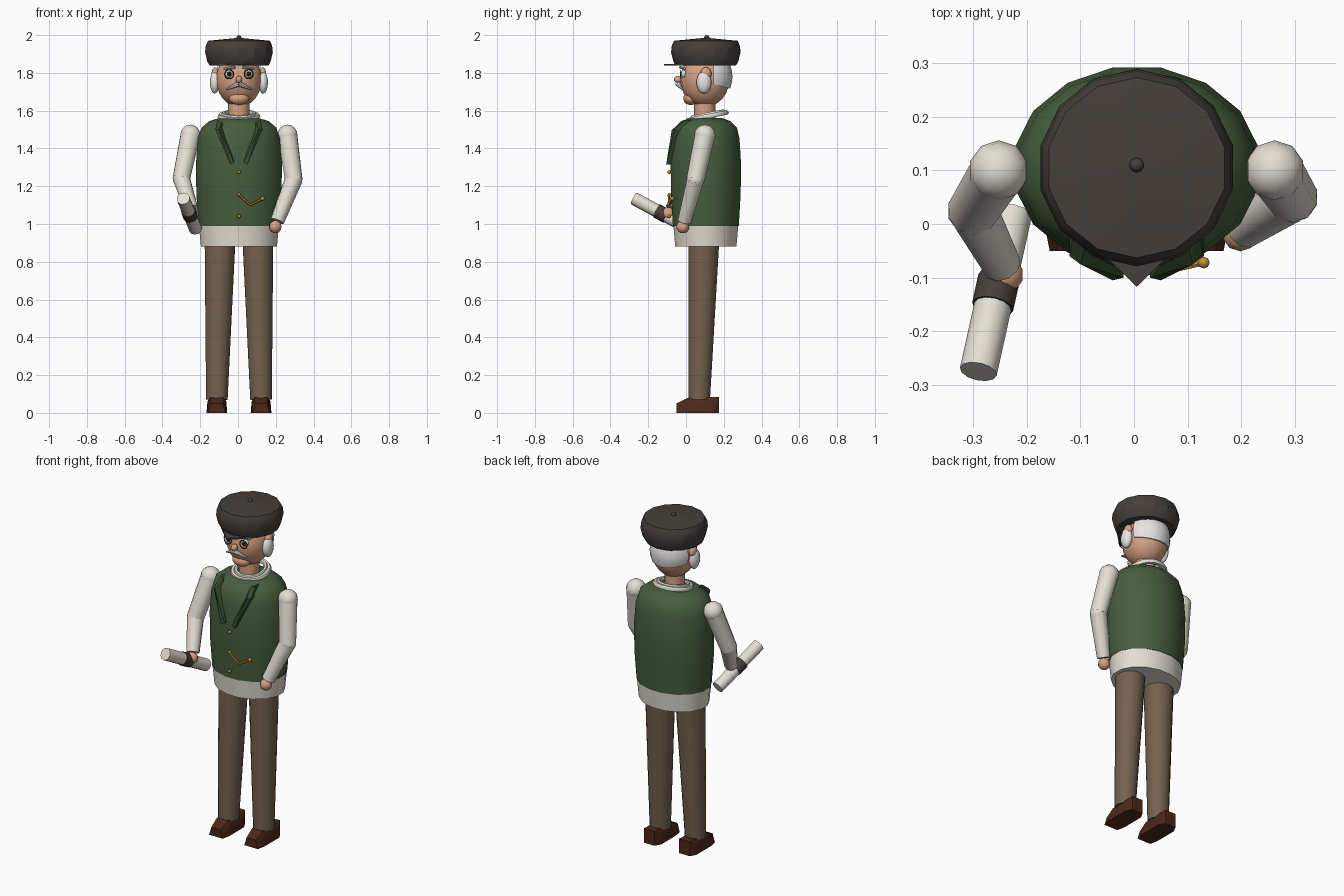
import bpy, bmesh, math
from mathutils import Vector, Matrix

if "Cube" in bpy.data.objects:
    bpy.data.objects.remove(bpy.data.objects["Cube"])


def material(name, rgb):
    m = bpy.data.materials.new(name)
    m.use_nodes = True
    col = [(c / 255) ** 2.2 for c in rgb] + [1]
    m.diffuse_color = col
    m.node_tree.nodes["Principled BSDF"].inputs["Base Color"].default_value = col
    return m


GREEN = material("waistcoat green", (72, 94, 64))
LAPEL = material("lapel green", (56, 76, 50))
WHITE = material("linen white", (228, 222, 210))
HAIR = material("hair white", (232, 230, 226))
SKIN = material("skin", (214, 160, 130))
BROWN = material("trouser brown", (116, 97, 80))
HAT = material("hat charcoal", (72, 65, 60))
SHOE = material("shoe leather", (78, 44, 32))
GOLD = material("gold", (196, 146, 52))
BLACK = material("eye black", (36, 34, 34))

CX, CY = 0.005, 0.105   # body axis


def finish(name, bm, mat, angle=40):
    bmesh.ops.recalc_face_normals(bm, faces=bm.faces)
    mesh = bpy.data.meshes.new(name)
    bm.to_mesh(mesh)
    bm.free()
    mesh.materials.append(mat)
    ob = bpy.data.objects.new(name, mesh)
    bpy.context.collection.objects.link(ob)
    if angle:
        bpy.ops.object.select_all(action='DESELECT')
        ob.select_set(True)
        bpy.context.view_layer.objects.active = ob
        bpy.ops.object.shade_smooth_by_angle(angle=math.radians(angle))
    return ob


def lathe(name, profile, mat, sides, angle=40):
    """Stack of elliptical rings (rx, ry, z) round the body axis, capped."""
    bm = bmesh.new()
    rings = []
    for rx, ry, z in profile:
        ring = []
        for i in range(sides):
            a = 2 * math.pi * (i + 0.5) / sides
            ring.append(bm.verts.new((CX + rx * math.cos(a), CY + ry * math.sin(a), z)))
        rings.append(ring)
    for lo, hi in zip(rings, rings[1:]):
        for i in range(sides):
            j = (i + 1) % sides
            bm.faces.new((lo[i], lo[j], hi[j], hi[i]))
    bm.faces.new(rings[0])
    bm.faces.new(rings[-1])
    return finish(name, bm, mat, angle)


def tube(name, a, b, r1, r2, mat, sides=12):
    a, b = Vector(a), Vector(b)
    d = b - a
    bm = bmesh.new()
    m = Matrix.Translation((a + b) / 2) @ d.to_track_quat('Z', 'Y').to_matrix().to_4x4()
    bmesh.ops.create_cone(bm, cap_ends=True, segments=sides, radius1=r1, radius2=r2,
                          depth=d.length, matrix=m)
    return finish(name, bm, mat)


def ball_mesh(loc, size, u=14, v=9):
    bm = bmesh.new()
    m = Matrix.Translation(loc) @ Matrix.Diagonal((*size, 1))
    bmesh.ops.create_uvsphere(bm, u_segments=u, v_segments=v, radius=1, matrix=m)
    return bm


def ball(name, loc, size, mat, u=14, v=9):
    if not isinstance(size, tuple):
        size = (size,) * 3
    return finish(name, ball_mesh(loc, size, u, v), mat, 60)


def hull(name, points, mat):
    bm = bmesh.new()
    for p in points:
        bm.verts.new(p)
    bmesh.ops.convex_hull(bm, input=bm.verts)
    bmesh.ops.dissolve_limit(bm, angle_limit=0.02, verts=bm.verts, edges=bm.edges)
    return finish(name, bm, mat, 0)


def ring(name, loc, rot, big, small, mat):
    bpy.ops.mesh.primitive_torus_add(location=loc, rotation=rot, major_radius=big,
                                     minor_radius=small, major_segments=20, minor_segments=6)
    ob = bpy.context.object
    ob.name = name
    ob.data.materials.append(mat)
    bpy.ops.object.shade_smooth_by_angle(angle=math.radians(60))


# Torso
lathe("shirt_hem", [(.205, .165, .88), (.216, .175, .99)], WHITE, 16)
lathe("waistcoat", [(.217, .178, .99), (.23, .188, 1.16), (.232, .19, 1.32), (.222, .182, 1.45),
                    (.202, .168, 1.51), (.16, .132, 1.545), (.11, .09, 1.56)], GREEN, 16, 50)
ring("collar_outer", (CX, .115, 1.57), (.2, 0, 0), .1, .014, WHITE)
ring("collar_inner", (CX, .115, 1.58), (.2, 0, 0), .082, .012, WHITE)

# Head
tube("neck", (CX, .1, 1.54), (CX, .1, 1.68), .057, .057, SKIN)
ball("head", (CX, .1, 1.765), (.122, .13, .145), SKIN, 18, 12)
ball("chin", (CX, .025, 1.665), (.055, .04, .035), SKIN)
ball("nose", (CX, -.042, 1.765), (.018, .022, .02), SKIN, 10, 7)
hair = ball_mesh((CX, .108, 1.78), (.129, .138, .15), 20, 14)
for co, no in (((0, .145, 0), (0, 1, 0)), ((0, .2, 1.725), (0, .25, 1))):
    bmesh.ops.bisect_plane(hair, geom=hair.verts[:] + hair.edges[:] + hair.faces[:],
                           plane_co=co, plane_no=no, clear_inner=True)
    bmesh.ops.holes_fill(hair, edges=[e for e in hair.edges if e.is_boundary], sides=0)
finish("back_hair", hair, HAIR)

# Hat
lathe("cap", [(.16, .16, 1.84), (.172, .172, 1.86), (.184, .184, 1.91), (.18, .18, 1.945),
              (.168, .168, 1.97), (.01, .01, 1.985)], HAT, 14, 25)
ball("cap_button", (CX, .11, 1.986), .014, HAT, 10, 7)
hull("cap_visor", [(CX + x, y, z) for z in (1.838, 1.848)
                   for x, y in ((-.12, .0), (.12, .0), (-.045, -.07), (.045, -.07), (0, -.117))], HAT)

# Paired parts
for side, s in (("left", 1), ("right", -1)):
    def at(x, y, z):
        return (CX + s * x, y, z)

    ball(side + "_sideburn", at(.128, .095, 1.75), (.027, .04, .06), HAIR, 10, 8)
    ball(side + "_ear", at(.126, .105, 1.795), (.02, .03, .035), SKIN, 10, 7)
    ball(side + "_eye", at(.052, -.012, 1.795), (.021, .015, .021), HAIR, 10, 7)
    ball(side + "_pupil", at(.052, -.024, 1.795), (.012, .008, .013), BLACK, 8, 6)
    ring(side + "_eyeglass", at(.052, -.03, 1.793), (math.pi / 2, 0, 0), .024, .0025, BLACK)
    tube(side + "_brow", at(.022, -.03, 1.83), at(.08, -.006, 1.823), .008, .005, HAIR, 8)
    tube(side + "_moustache", at(0, -.043, 1.742), at(.068, -.018, 1.712), .015, .004, HAIR, 8)

    tube(side + "_trouser_leg", at(.117, .07, .07), at(.1, .095, .92), .058, .083, BROWN, 16)
    shoe = [(.045, -.05, 0), (.055, .0, 0), (.055, .14, 0), (.035, .175, 0), (.03, -.05, .05),
            (.045, .01, .06), (.036, .01, .08), (.036, .175, .085), (.05, .12, .06)]
    hull(side + "_shoe", [at(.117 + m * x, y, z) for x, y, z in shoe for m in (-1, 1)], SHOE)
    lapel = [(.115, -.005, 1.55), (.09, -.02, 1.54), (.125, -.06, 1.5), (.105, -.075, 1.5),
             (.045, -.105, 1.315), (.025, -.1, 1.325)]
    hull(side + "_lapel", [at(x, y + d, z) for x, y, z in lapel for d in (0, .035)], LAPEL)

# Arms: shoulder, elbow, wrist, hand
arms = {"left": ((.262, .1, 1.47), (.295, .05, 1.235), (.208, -.008, 1.015), (.198, -.017, .985)),
        "right": ((-.252, .1, 1.47), (-.3, .025, 1.24), (-.247, -.075, 1.08), (-.24, -.095, 1.055))}
for side, (shoulder, elbow, wrist, hand) in arms.items():
    ball(side + "_shoulder", shoulder, .056, WHITE, 10, 8)
    tube(side + "_upper_sleeve", shoulder, elbow, .054, .048, WHITE, 10)
    ball(side + "_elbow", elbow, .048, WHITE, 10, 8)
    tube(side + "_lower_sleeve", elbow, wrist, .047, .037, WHITE, 10)
    ball(side + "_hand", hand, .034, SKIN, 10, 8)

# Rolled paper in the right hand
tip, tail = Vector((-.29, -.275, 1.135)), Vector((-.225, .02, .975))
tube("paper_roll", tip, tail, .035, .035, WHITE, 12)
tube("paper_band", tip.lerp(tail, .41), tip.lerp(tail, .59), .039, .039, HAT, 12)

# Buttons and watch chain
for i, z in enumerate((1.275, 1.155, 1.04)):
    ball("button_%d" % (i + 1), (CX, -.088, z), .01, GOLD, 8, 6)
chain = [(CX, -.092, 1.155), (.065, -.087, 1.1), (.13, -.072, 1.135)]
for i, (a, b) in enumerate(zip(chain, chain[1:])):
    tube("watch_chain_%d" % (i + 1), a, b, .006, .006, GOLD, 6)
ball("watch_fob", chain[-1], .011, GOLD, 8, 6)
